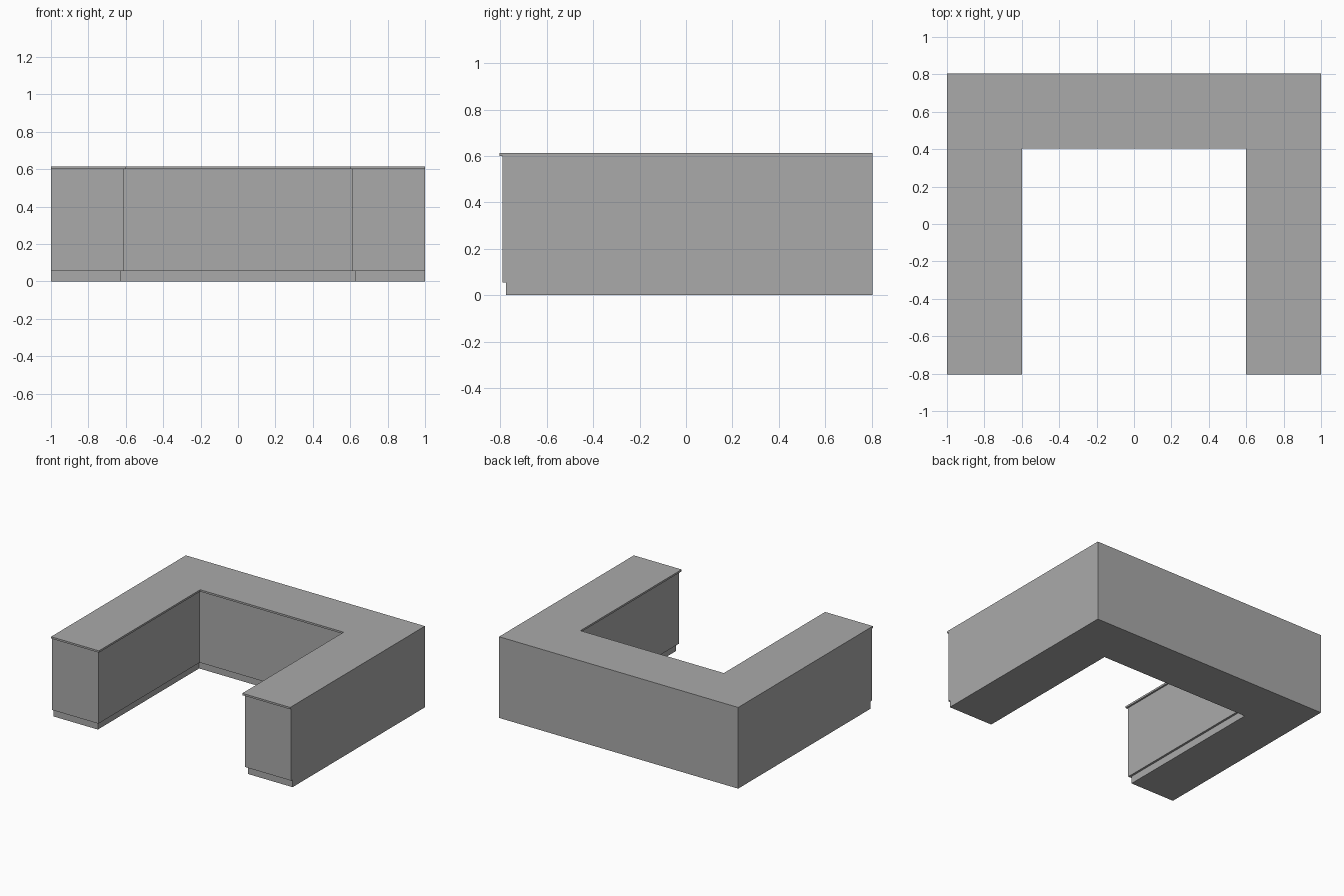
import bpy
import bmesh

default = bpy.data.objects.get("Cube")
if default:
    bpy.data.objects.remove(default, do_unlink=True)

HALF_WIDTH, HALF_DEPTH, COUNTER_DEPTH = 1.0, 0.805, 0.4

grey = bpy.data.materials.new("plain grey")
grey.use_nodes = True
colour = (0.4, 0.4, 0.4, 1)
grey.diffuse_color = colour
grey.node_tree.nodes["Principled BSDF"].inputs["Base Color"].default_value = colour


def u_layer(name, bottom, top, setback):
    """U-shaped slab, flush outside and set back along the inner and front edges."""
    outer_x, back = HALF_WIDTH, HALF_DEPTH
    inner_x = outer_x - COUNTER_DEPTH + setback
    inner_y = back - COUNTER_DEPTH + setback
    front = -HALF_DEPTH + setback
    right_half = [(-outer_x, back), (-outer_x, front), (-inner_x, front), (-inner_x, inner_y)]
    outline = right_half + [(-x, y) for x, y in reversed(right_half)]

    bm = bmesh.new()
    base = bm.faces.new([bm.verts.new((x, y, bottom)) for x, y in outline])
    extruded = bmesh.ops.extrude_face_region(bm, geom=[base], use_keep_orig=True)["geom"]
    raised = [g for g in extruded if isinstance(g, bmesh.types.BMVert)]
    bmesh.ops.translate(bm, verts=raised, vec=(0, 0, top - bottom))
    bmesh.ops.recalc_face_normals(bm, faces=bm.faces)
    mesh = bpy.data.meshes.new(name)
    bm.to_mesh(mesh)
    bm.free()
    mesh.materials.append(grey)
    obj = bpy.data.objects.new(name, mesh)
    bpy.context.collection.objects.link(obj)
    return obj


# Recessed plinth, cabinet and overhanging worktop
u_layer("toe_kick", 0.0, 0.055, 0.029)
u_layer("cabinet_body", 0.055, 0.6, 0.013)
u_layer("countertop", 0.6, 0.614, 0.0)
